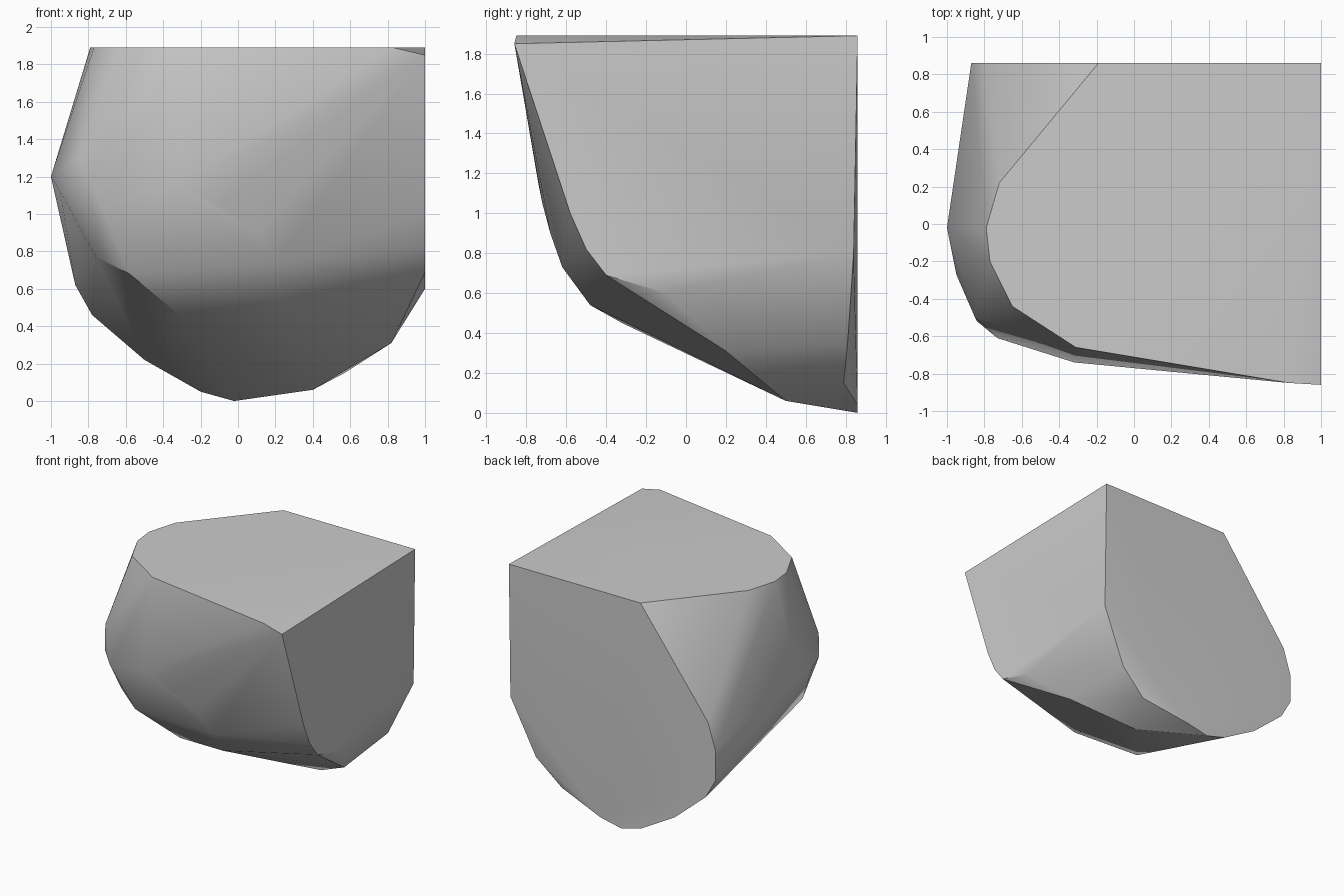
import bpy
import bmesh
import math
from mathutils import Vector

# Remove only the default object
default_object = bpy.data.objects.get("Cube")
if default_object:
    bpy.data.objects.remove(default_object, do_unlink=True)

TOP = 1.89
BACK = 0.86
SIDE = 1.0


def make_material(name, colour):
    material = bpy.data.materials.new(name)
    material.use_nodes = True
    material.diffuse_color = colour
    shader = material.node_tree.nodes["Principled BSDF"]
    shader.inputs["Base Color"].default_value = colour
    shader.inputs["Roughness"].default_value = 0.8
    return material


def on_top(outline):
    return [Vector((x, y, TOP)) for x, y in outline]


def on_back(outline):
    return [Vector((x, BACK, z)) for x, z in outline]


def on_side(outline):
    return [Vector((SIDE, y, z)) for y, z in outline]


def build_hull(name, points, material):
    """Wrap a convex faceted solid round the points and merge flat areas."""
    mesh = bpy.data.meshes.new(name)
    bm = bmesh.new()
    for point in points:
        bm.verts.new(point)
    hull = bmesh.ops.convex_hull(bm, input=bm.verts[:])
    unused = {item for item in hull["geom_interior"] + hull["geom_unused"]
              if isinstance(item, bmesh.types.BMVert)}
    bmesh.ops.delete(bm, geom=list(unused), context="VERTS")
    bmesh.ops.dissolve_limit(bm, angle_limit=math.radians(0.5),
                             verts=bm.verts[:], edges=bm.edges[:])
    bmesh.ops.recalc_face_normals(bm, faces=bm.faces[:])
    bm.to_mesh(mesh)
    bm.free()
    mesh.materials.append(material)
    solid = bpy.data.objects.new(name, mesh)
    bpy.context.collection.objects.link(solid)
    return solid


# Flat top: straight along the back and side, rounded at the front
top_rim = on_top([(1, .86), (-.19, .86), (-.72, .22), (-.79, -.02),
                  (-.77, -.2), (-.65, -.44), (-.31, -.66), (.83, -.85)])

# Flat back: slanted edge and rounded keel
back_rim = on_back([(-.8, 1.08), (-.87, .86), (-.87, .62), (-.78, .46),
                    (-.5, .22), (-.2, .05), (-.02, 0), (.17, .04)])

# Flat side, bounded by the sloping front edge and the lower edge
side_rim = on_side([(-.86, 1.85), (-.58, 1), (-.5, .82), (-.4, .69),
                    (-.1, .6), (.84, .8)])

# Worn lower corner between the back and the side
lower_corner = [Vector(p) for p in (
    (.79, .81, .35), (.57, .79, .15), (.82, .2, .31), (.4, .5, .06))]

# Bulging front and outer flank
front_bulge = [Vector(p) for p in (
    (-1, -.02, 1.2), (-.95, -.27, 1.12), (-.85, -.5, 1.3),
    (-.84, -.52, 1.1), (-.73, -.61, 1.04), (-.32, -.74, 1.15),
    (-.1, -.72, 1.05), (.1, -.68, .9), (.2, -.62, .73))]

# Crease where the front turns under
under_crease = [Vector(p) for p in (
    (-.76, -.42, .77), (-.58, -.5, .68), (-.3, -.32, .45), (.2, -.48, .54))]

stone = make_material("stone grey", (0.6, 0.6, 0.6, 1))
rock = build_hull("rock_chunk", top_rim + back_rim + side_rim + lower_corner
                  + front_bulge + under_crease, stone)

# Smooth facets with sharp main edges
bpy.ops.object.select_all(action="DESELECT")
rock.select_set(True)
bpy.context.view_layer.objects.active = rock
bpy.ops.object.shade_smooth_by_angle(angle=math.radians(30))
